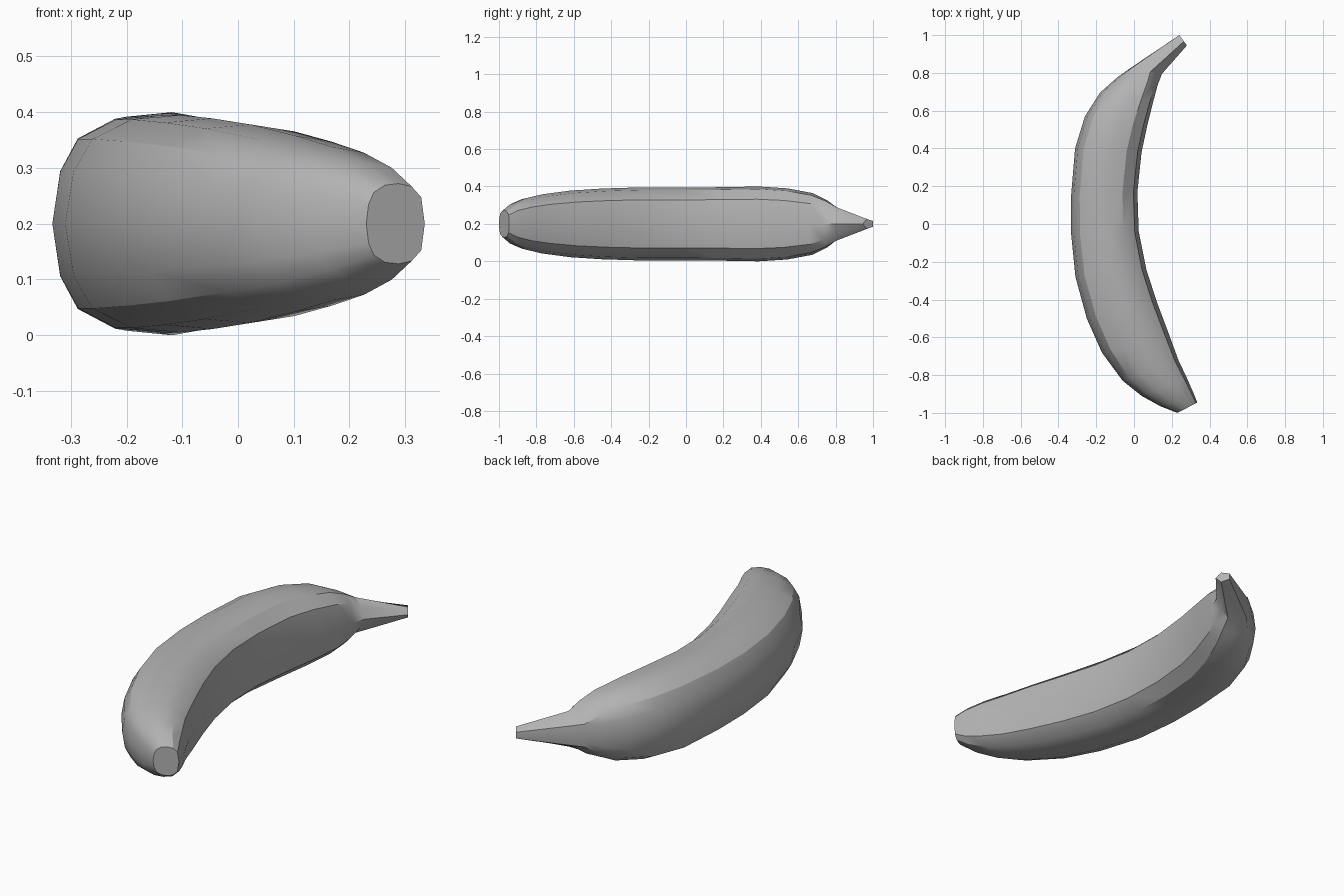
import bpy
import bmesh
import math
from mathutils import Vector

cube = bpy.data.objects.get("Cube")
if cube:
    bpy.data.objects.remove(cube, do_unlink=True)

MID_Z = 0.2

# Half cross-sections from outer curve (-1) to inner curve (+1)
BODY = [(-1, 0), (-.92, .48), (-.74, .78), (-.36, .96), (.1, 1), (.55, .93), (.88, .66), (1, 0)]
STEM = [(-1, 0), (-1, .3), (-1, .6), (-.6, .73), (-.2, .87), (.2, 1), (.6, .55), (1, 0)]

# Stations: outer x, y, inner x, y, half height, blend towards stem section
STATIONS = [
    (.23, -1.0, .335, -.945, .072, 0),
    (.14, -.965, .315, -.895, .108, 0),
    (.04, -.91, .28, -.815, .137, 0),
    (-.06, -.83, .235, -.72, .158, 0),
    (-.17, -.68, .18, -.57, .178, 0),
    (-.25, -.5, .12, -.41, .189, 0),
    (-.31, -.28, .065, -.24, .195, 0),
    (-.333, -.05, .025, -.04, .195, 0),
    (-.333, .15, .018, .17, .196, 0),
    (-.312, .4, .04, .38, .2, 0),
    (-.26, .57, .07, .52, .19, 0),
    (-.18, .695, .105, .66, .165, 0),
    (-.09, .775, .125, .735, .13, .2),
    (-.02, .825, .148, .795, .09, .8),
    (.24, 1.0, .28, .945, .026, 1),
]


def section(blend):
    """Blend the two half sections, then mirror them into a closed ring."""
    half = [Vector(a).lerp(Vector(b), blend) for a, b in zip(BODY, STEM)]
    return half + [Vector((p.x, -p.y)) for p in reversed(half[1:-1])]


def add_ring(bm, station):
    ox, oy, ix, iy, height, blend = station
    outer, inner = Vector((ox, oy, MID_Z)), Vector((ix, iy, MID_Z))
    centre, across = (outer + inner) / 2, (inner - outer) / 2
    return [bm.verts.new(centre + across * p.x + Vector((0, 0, height * p.y)))
            for p in section(blend)]


# Fruit skin lofted from blunt tip to stem
bm = bmesh.new()
rings = [add_ring(bm, s) for s in STATIONS]
count = len(rings[0])
for a, b in zip(rings, rings[1:]):
    for i in range(count):
        j = (i + 1) % count
        bm.faces.new((a[i], a[j], b[j], b[i]))
bm.faces.new(rings[0])
bm.faces.new(rings[-1])
bmesh.ops.recalc_face_normals(bm, faces=bm.faces)
mesh = bpy.data.meshes.new("banana")
bm.to_mesh(mesh)
bm.free()
banana = bpy.data.objects.new("banana", mesh)
bpy.context.collection.objects.link(banana)

# Single grey colour
grey = bpy.data.materials.new("plain grey")
grey.use_nodes = True
colour = (.45, .45, .45, 1)
grey.diffuse_color = colour
for node in grey.node_tree.nodes:
    if node.type == 'BSDF_PRINCIPLED':
        node.inputs["Base Color"].default_value = colour
mesh.materials.append(grey)

# Smooth body with crisp stem and tip edges
for obj in bpy.context.selected_objects:
    obj.select_set(False)
banana.select_set(True)
bpy.context.view_layer.objects.active = banana
bpy.ops.object.shade_smooth_by_angle(angle=math.radians(32))
